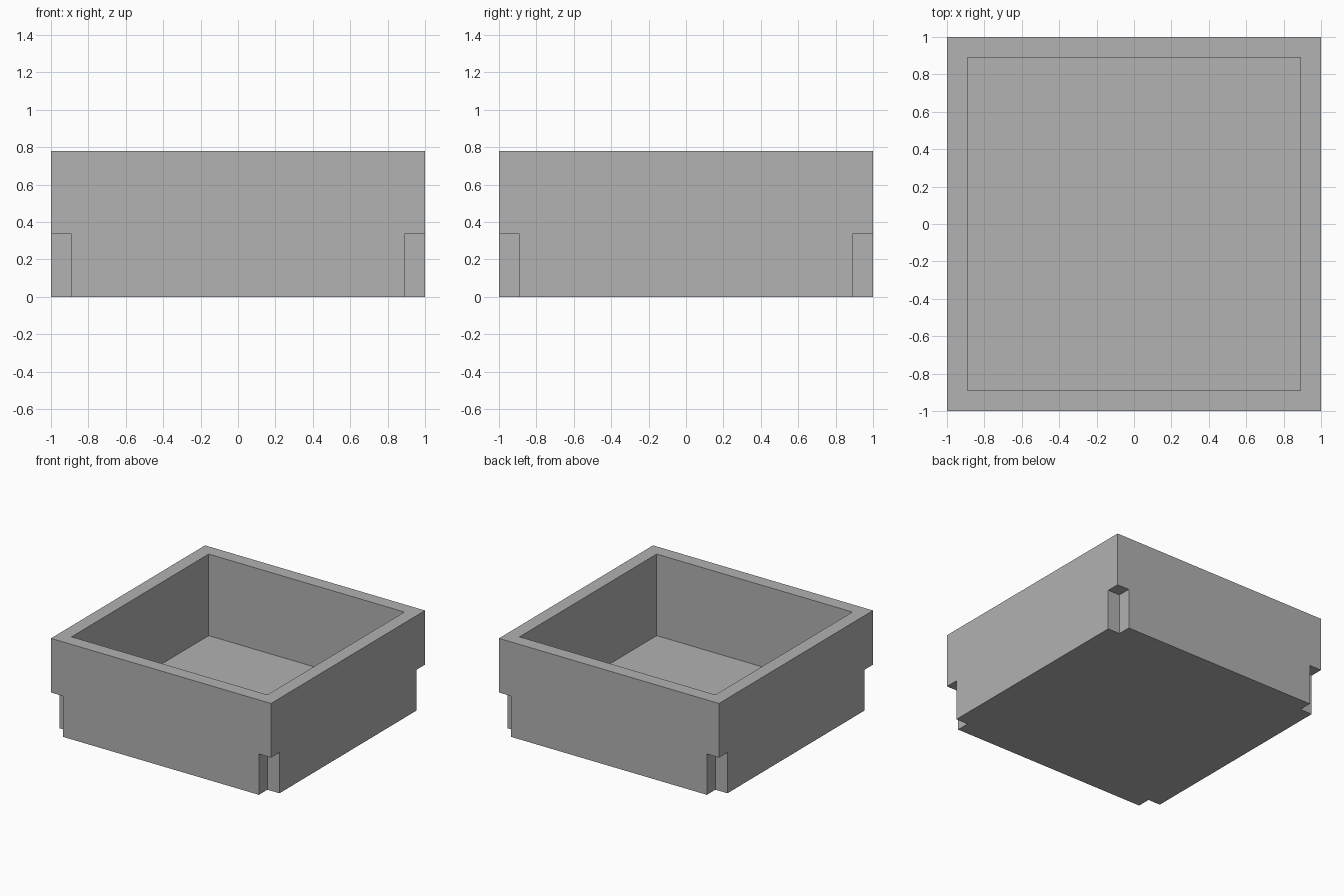
import bpy
import bmesh
from mathutils import Vector

default = bpy.data.objects.get("Cube")
if default:
    bpy.data.objects.remove(default, do_unlink=True)

WALL = 0.11      # wall and floor thickness, also the corner notch size
NOTCH_TOP = 0.335
HEIGHT = 0.78

# Planes that divide the tray into blocks
side = [-1, WALL - 1, 1 - WALL, 1]
planes = [side, side, [0, WALL, NOTCH_TOP, HEIGHT]]


def is_solid(cell):
    """Tray with a floor, four walls and notched lower corners."""
    i, j, k = cell
    if not all(0 <= n < 3 for n in cell):
        return False
    if i == 1 and j == 1:
        return k == 0                  # floor
    if i != 1 and j != 1:
        return k == 2                  # corner posts stop above the notches
    return True                        # walls


bm = bmesh.new()


def add_face(cell, axis, step):
    """Add the outer face of a block on one side."""
    u, v = (axis + 1) % 3, (axis + 2) % 3
    corners = [(0, 0), (1, 0), (1, 1), (0, 1)]
    if step < 0:
        corners.reverse()
    verts = []
    for a, b in corners:
        p = Vector()
        p[axis] = planes[axis][cell[axis] + (step > 0)]
        p[u] = planes[u][cell[u] + a]
        p[v] = planes[v][cell[v] + b]
        verts.append(bm.verts.new(p))
    bm.faces.new(verts)


# Skin every block only where it meets open space
for i in range(3):
    for j in range(3):
        for k in range(3):
            cell = (i, j, k)
            if not is_solid(cell):
                continue
            for axis in range(3):
                for step in (-1, 1):
                    neighbour = list(cell)
                    neighbour[axis] += step
                    if not is_solid(neighbour):
                        add_face(cell, axis, step)

# Weld the blocks and merge flat areas
bmesh.ops.remove_doubles(bm, verts=bm.verts, dist=0.0001)
bmesh.ops.dissolve_limit(bm, angle_limit=0.01, verts=bm.verts, edges=bm.edges)

mesh = bpy.data.meshes.new("notched_tray")
bm.to_mesh(mesh)
bm.free()
tray = bpy.data.objects.new("notched_tray", mesh)
bpy.context.collection.objects.link(tray)

# Plain grey finish
grey = bpy.data.materials.new("plain_grey")
grey.use_nodes = True
colour = (0.445, 0.445, 0.445, 1)
grey.diffuse_color = colour
grey.node_tree.nodes["Principled BSDF"].inputs["Base Color"].default_value = colour
mesh.materials.append(grey)
